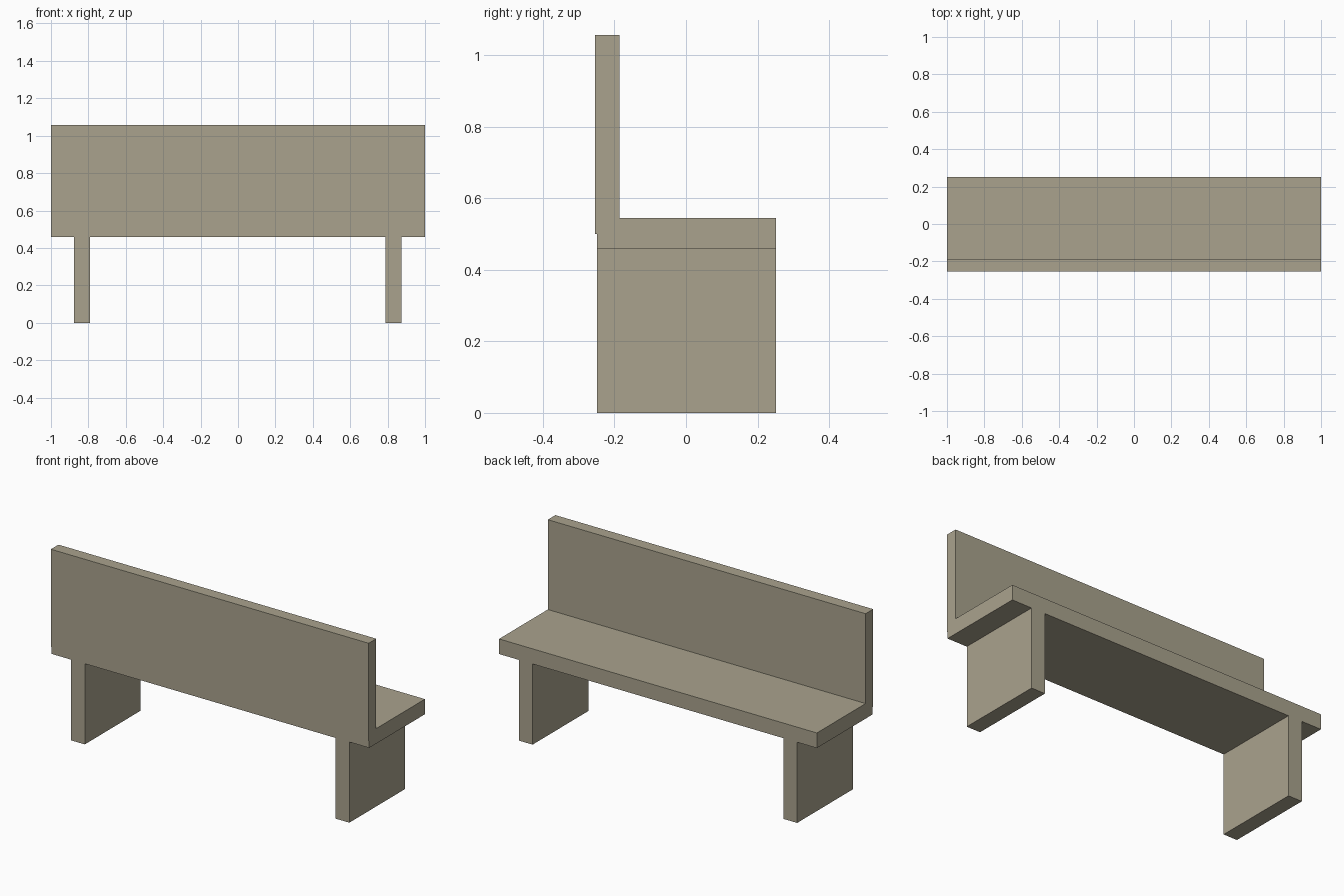
import bpy
import bmesh

if "Cube" in bpy.data.objects:
    bpy.data.objects.remove(bpy.data.objects["Cube"])

# One flat stone colour for the whole bench
stone = bpy.data.materials.new("warm_grey_stone")
stone.diffuse_color = (0.40, 0.365, 0.27, 1.0)
stone.use_nodes = True
stone.node_tree.nodes["Principled BSDF"].inputs["Base Color"].default_value = stone.diffuse_color


def extrude_part(name, profile, x0, x1):
    """Extrude a (y, z) profile along x from x0 to x1."""
    bm = bmesh.new()
    face = bm.faces.new([bm.verts.new((x0, y, z)) for y, z in profile])
    result = bmesh.ops.extrude_face_region(bm, geom=[face])
    moved = [v for v in result["geom"] if isinstance(v, bmesh.types.BMVert)]
    bmesh.ops.translate(bm, verts=moved, vec=(x1 - x0, 0, 0))
    bmesh.ops.recalc_face_normals(bm, faces=bm.faces)
    mesh = bpy.data.meshes.new(name)
    bm.to_mesh(mesh)
    bm.free()
    mesh.materials.append(stone)
    obj = bpy.data.objects.new(name, mesh)
    bpy.context.collection.objects.link(obj)
    return obj


def rect(y0, y1, z0, z1):
    return [(y0, z0), (y1, z0), (y1, z1), (y0, z1)]


FRONT, REAR = -0.249, 0.252       # depth of seat and legs
BACK_OUT, BACK_IN = -0.254, -0.186  # faces of the backrest
SEAT_LOW, SEAT_TOP, REST_LOW = 0.459, 0.545, 0.50

# Seat slab with a rebate that the backrest sits in
extrude_part("seat", [(FRONT, SEAT_LOW), (REAR, SEAT_LOW), (REAR, SEAT_TOP),
                      (BACK_IN, SEAT_TOP), (BACK_IN, REST_LOW), (FRONT, REST_LOW)], -1, 1)

# Upright backrest, slightly proud of the seat edge
extrude_part("backrest", rect(BACK_OUT, BACK_IN, REST_LOW, 1.056), -1, 1)

# Two slab legs
for name, centre in (("left_leg", -0.833), ("right_leg", 0.832)):
    extrude_part(name, rect(FRONT, REAR, 0, SEAT_LOW), centre - 0.043, centre + 0.043)
